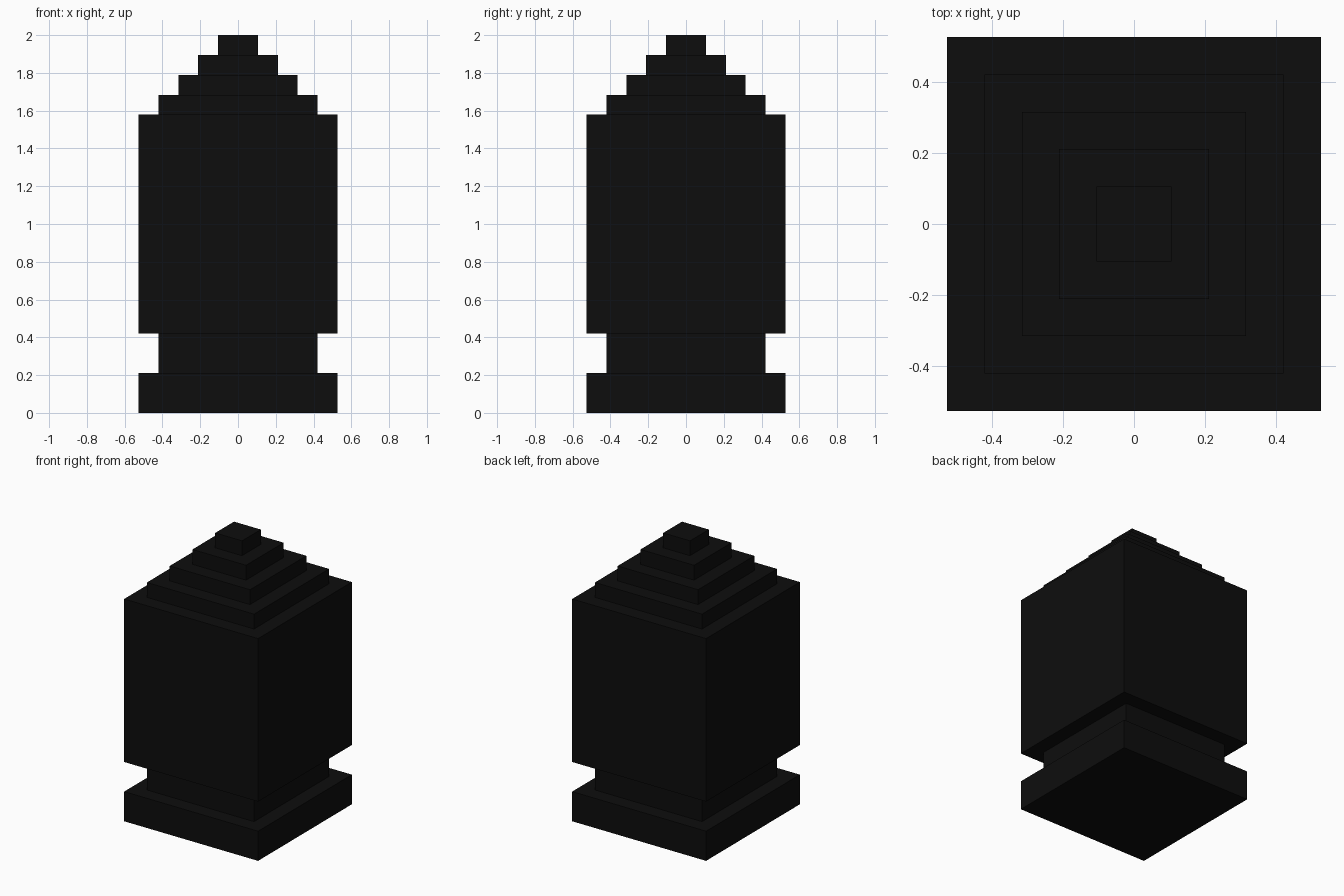
import bpy

cube = bpy.data.objects.get("Cube")
if cube:
    bpy.data.objects.remove(cube, do_unlink=True)

UNIT = 2 / 19  # the whole model sits on a grid 19 units tall

# Single near-black colour
black = bpy.data.materials.new("black")
black.use_nodes = True
colour = (0.004, 0.004, 0.004, 1)
black.diffuse_color = colour
black.node_tree.nodes["Principled BSDF"].inputs["Base Color"].default_value = colour


def block(name, width, bottom, height):
    """Square block centred on the axis, sized in grid units."""
    bpy.ops.mesh.primitive_cube_add(size=1, location=(0, 0, (bottom + height / 2) * UNIT))
    obj = bpy.context.object
    obj.name = obj.data.name = name
    obj.scale = (width * UNIT, width * UNIT, height * UNIT)
    bpy.ops.object.transform_apply(location=False, rotation=False, scale=True)
    obj.data.materials.append(black)
    return obj


# Stack from the ground up: name, width, height
parts = [
    ("base", 10, 2),
    ("neck", 8, 2),
    ("body", 10, 11),
    ("roof_step_lower", 8, 1),
    ("roof_step_middle", 6, 1),
    ("roof_step_upper", 4, 1),
    ("roof_cap", 2, 1),
]
bottom = 0
for name, width, height in parts:
    block(name, width, bottom, height)
    bottom += height
